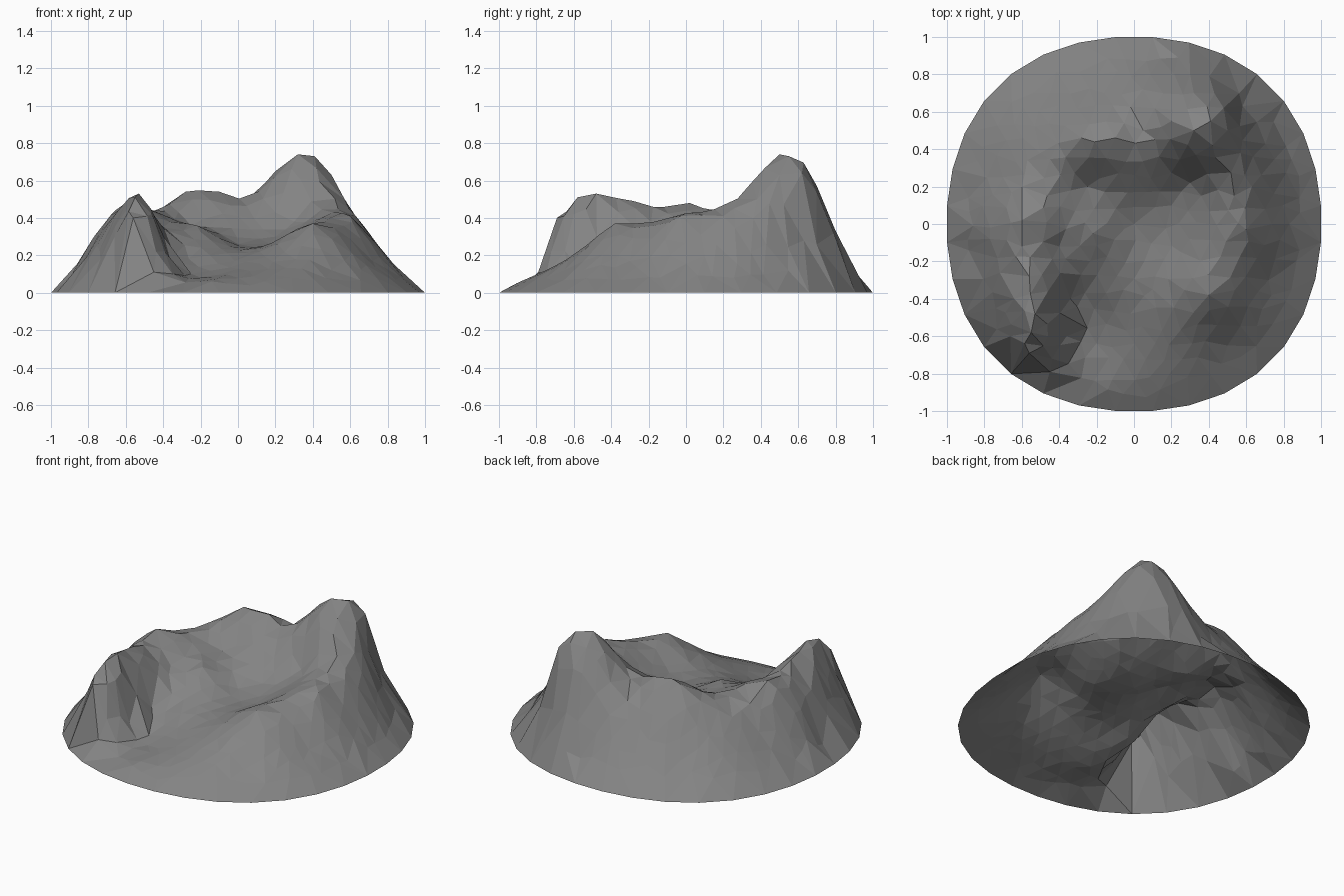
import bpy, math, random
from mathutils import Vector
from mathutils.geometry import delaunay_2d_cdt

if "Cube" in bpy.data.objects:
    bpy.data.objects.remove(bpy.data.objects["Cube"])

random.seed(4)

# Landmark heights (x, y, z), grouped by landform
marks = [
    # main peak
    (.32, .5, .74), (.41, .55, .73), (.2, .55, .65), (.5, .5, .63), (.48, .62, .64),
    (.57, .38, .5), (.32, .7, .57), (.3, .8, .33), (.42, .86, .13), (.3, .22, .38),
    (.58, .63, .28), (.33, .37, .61),
    # back ridge and slope
    (.05, .5, .5), (-.1, .46, .54), (-.28, .46, .54), (-.5, .38, .4), (-.16, .7, .31),
    (-.45, .7, .18), (-.7, .25, .26),
    # left ridge
    (-.56, -.69, .4), (-.55, -.58, .51), (-.53, -.48, .53), (-.56, -.28, .49),
    (-.6, .02, .48), (-.6, .2, .4), (-.77, -.08, .3), (-.74, -.45, .23),
    (-.66, -.6, .3), (-.45, -.79, .11), (-.36, -.6, .17), (-.34, -.4, .2),
    (-.46, -.6, .42), (-.46, -.36, .43), (-.64, -.4, .44),
    # bowl floor and inner hump
    (-.4, -.12, .35), (-.22, -.05, .36), (-.25, .2, .36), (0, 0, .26), (.2, .1, .3),
    (.25, -.15, .28), (.1, -.35, .23),
    # right rim and front apron
    (.4, -.38, .37), (.6, -.03, .41), (.63, .2, .41), (.7, .08, .31),
    (.72, -.3, .17), (.5, -.65, .12), (.15, -.57, .19), (-.15, -.37, .2),
]


# Slightly squarish rim, with a low skirt just inside it
def ring(n, scale, z):
    out = []
    for i in range(n):
        a = 2 * math.pi * (i + .5) / n
        r = scale * (1.003 + .035 * math.sin(2 * a) ** 2)
        out.append((r * math.cos(a), r * math.sin(a), z(a)))
    return out


rim = ring(32, 1, lambda a: 0.0)
skirt = [p for p in ring(20, .89, lambda a: .085 + .025 * math.sin(a))
         if min(math.hypot(p[0] - q[0], p[1] - q[1]) for q in marks) > .1]
marks += skirt
data = marks + rim


def kernel(ax, ay, bx, by):
    return (math.hypot(ax - bx, ay - by) ** 2 + .001) ** .75


def solve(a, b):
    n = len(b)
    m = [row[:] + [v] for row, v in zip(a, b)]
    for c in range(n):
        p = max(range(c, n), key=lambda r: abs(m[r][c]))
        m[c], m[p] = m[p], m[c]
        for r in range(c + 1, n):
            f = m[r][c] / m[c][c]
            if f:
                m[r] = [u - f * v for u, v in zip(m[r], m[c])]
    x = [0.0] * n
    for r in reversed(range(n)):
        x[r] = (m[r][n] - sum(m[r][k] * x[k] for k in range(r + 1, n))) / m[r][r]
    return x


# Radial interpolation through the landmarks
A = [[kernel(p[0], p[1], q[0], q[1]) for q in data] + [1.0] for p in data]
A.append([1.0] * len(data) + [0.0])
W = solve(A, [p[2] for p in data] + [0.0])


def height(x, y):
    return W[-1] + sum(w * kernel(x, y, p[0], p[1]) for w, p in zip(W, data))


# Irregular low-poly sampling of the disc
pts = list(data)
step = .1
rows = int(2 / step) + 2
for j in range(rows):
    for i in range(rows):
        x = -1 + (i + .5 * (j % 2)) * step + random.uniform(-.02, .02)
        y = -1 + j * step * .9 + random.uniform(-.02, .02)
        if math.hypot(x, y) > .93:
            continue
        if min(math.hypot(x - p[0], y - p[1]) for p in marks) < .055:
            continue
        pts.append((x, y, max(.005, min(.74, height(x, y)))))

res = delaunay_2d_cdt([Vector(p[:2]) for p in pts], [], [], 0, 1e-6)
verts = [(v.x, v.y, pts[src[0]][2]) for v, src in zip(res[0], res[3])]

# Open terrain sheet with flat facets, dark grey rock
mesh = bpy.data.meshes.new("mountain_terrain")
mesh.from_pydata(verts, [], [tuple(f) for f in res[2]])
mesh.update()
rock = bpy.data.materials.new("dark_rock")
rock.diffuse_color = (.23, .23, .23, 1)
rock.use_nodes = True
rock.node_tree.nodes["Principled BSDF"].inputs["Base Color"].default_value = rock.diffuse_color
mesh.materials.append(rock)
terrain = bpy.data.objects.new("mountain_terrain", mesh)
bpy.context.collection.objects.link(terrain)
